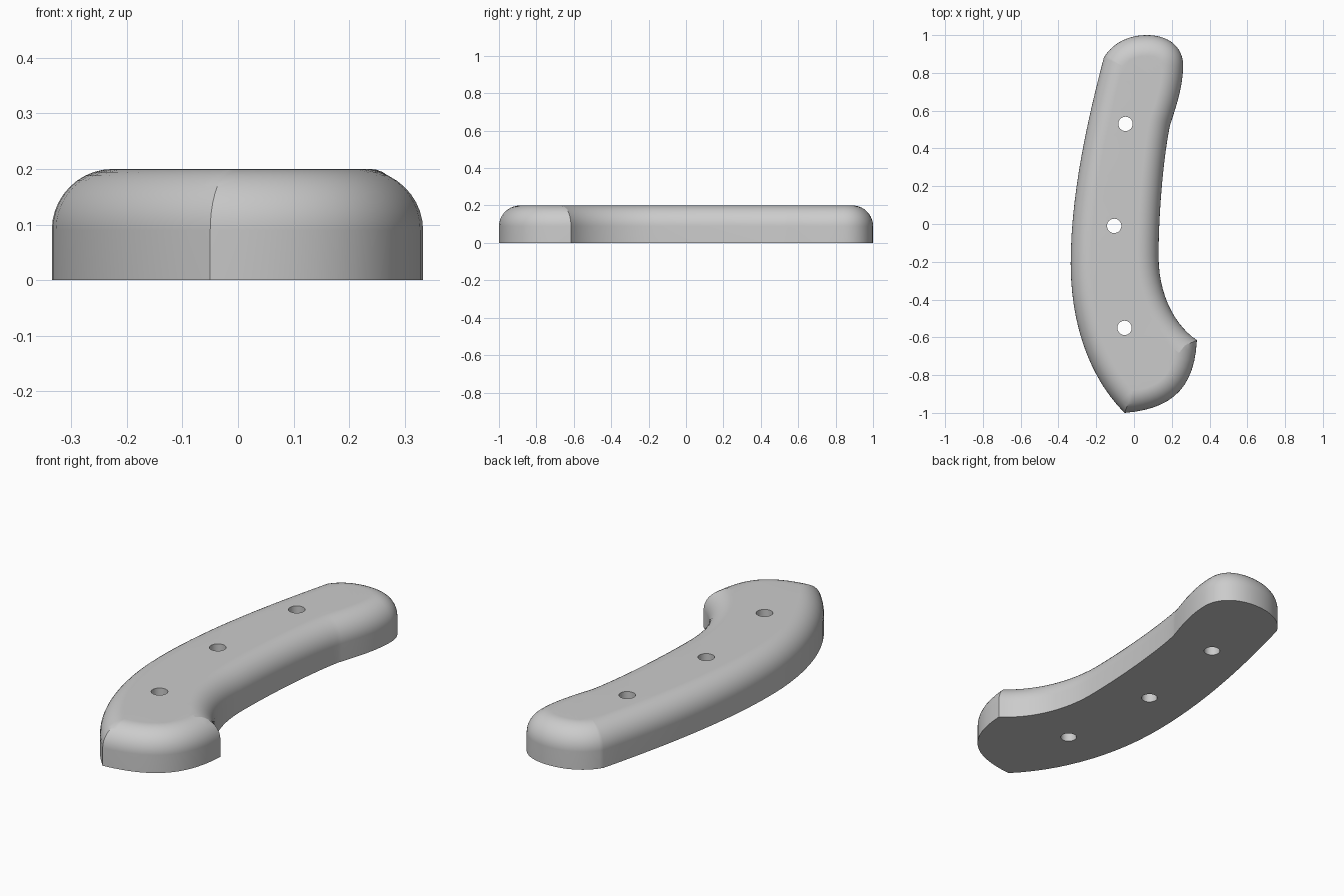
import bpy, bmesh, math
from mathutils import Vector
from mathutils.geometry import interpolate_bezier

cube = bpy.data.objects.get("Cube")
if cube:
    bpy.data.objects.remove(cube)

HEIGHT, ROUND, HOLE_R = 0.2, 0.11, 0.038
STEPS, CURVE_RES, HOLE_SIDES = 10, 14, 32

# Outline, counter-clockwise: start point, then (handle, handle, end) per curve
START = (-0.05, -1.0)
CURVES = [
    ((0.19, -0.98), (0.32, -0.88), (0.333, -0.615)),    # rounded butt
    ((0.22, -0.54), (0.13, -0.38), (0.13, -0.17)),      # finger hook
    ((0.13, 0.05), (0.155, 0.35), (0.19, 0.52)),        # inner grip
    ((0.215, 0.6), (0.26, 0.72), (0.26, 0.84)),         # swell
    ((0.26, 0.94), (0.18, 1.0), (0.07, 1.0)),           # nose
    ((-0.04, 1.0), (-0.12, 0.95), (-0.16, 0.88)),
    ((-0.26, 0.5), (-0.335, 0.13), (-0.335, -0.21)),    # spine
    ((-0.335, -0.54), (-0.23, -0.82), START),
]
HOLES = [(-0.045, 0.53), (-0.105, -0.01), (-0.05, -0.55)]


def outline():
    points, p = [], START
    for a, b, end in CURVES:
        points += interpolate_bezier(Vector(p), Vector(a), Vector(b), Vector(end), CURVE_RES)[:-1]
        p = end
    return [Vector(q[:2]) for q in points]


def inset(points, dist):
    """Move a counter-clockwise loop inward with mitred corners."""
    result = []
    for i, p in enumerate(points):
        d1 = (p - points[i - 1]).normalized()
        d2 = (points[(i + 1) % len(points)] - p).normalized()
        n1, n2 = Vector((-d1.y, d1.x)), Vector((-d2.y, d2.x))
        result.append(p + (n1 + n2) * dist / (1 + n1.dot(n2)))
    return result


def ring(bm, points, z):
    return [bm.verts.new((p[0], p[1], z)) for p in points]


def bridge(bm, low, high):
    for i in range(len(low)):
        bm.faces.new((low[i - 1], low[i], high[i], high[i - 1]))


def cap(bm, loops):
    edges = [bm.edges.get((loop[i - 1], loop[i])) for loop in loops for i in range(len(loop))]
    bmesh.ops.triangle_fill(bm, edges=edges, use_beauty=True)


bm = bmesh.new()

# Straight side wall and quarter-round upper edge
profile = outline()
rings = [ring(bm, profile, 0)]
for k in range(STEPS + 1):
    a = k / STEPS * math.pi / 2
    rings.append(ring(bm, inset(profile, ROUND * (1 - math.cos(a))),
                      HEIGHT - ROUND + ROUND * math.sin(a)))
for low, high in zip(rings, rings[1:]):
    bridge(bm, low, high)

# Rivet holes
bottom, top = [rings[0]], [rings[-1]]
for x, y in HOLES:
    circle = [(x + HOLE_R * math.cos(t), y + HOLE_R * math.sin(t))
              for t in (i * math.tau / HOLE_SIDES for i in range(HOLE_SIDES))]
    bottom.append(ring(bm, circle, 0))
    top.append(ring(bm, circle, HEIGHT))
    bridge(bm, bottom[-1], top[-1])

# Flat underside and top around the holes
cap(bm, bottom)
cap(bm, top)
bmesh.ops.recalc_face_normals(bm, faces=bm.faces)

mesh = bpy.data.meshes.new("handle_scale")
bm.to_mesh(mesh)
bm.free()
handle = bpy.data.objects.new("handle_scale", mesh)
bpy.context.collection.objects.link(handle)

# Plain grey material
grey = bpy.data.materials.new("light_grey")
grey.use_nodes = True
colour = (0.6, 0.6, 0.6, 1)
grey.diffuse_color = colour
grey.node_tree.nodes["Principled BSDF"].inputs["Base Color"].default_value = colour
mesh.materials.append(grey)

# Smooth shading with crisp corners
bpy.ops.object.select_all(action='DESELECT')
handle.select_set(True)
bpy.context.view_layer.objects.active = handle
bpy.ops.object.shade_smooth_by_angle(angle=math.radians(30))
weighted = handle.modifiers.new("even_normals", 'WEIGHTED_NORMAL')
weighted.keep_sharp = True
